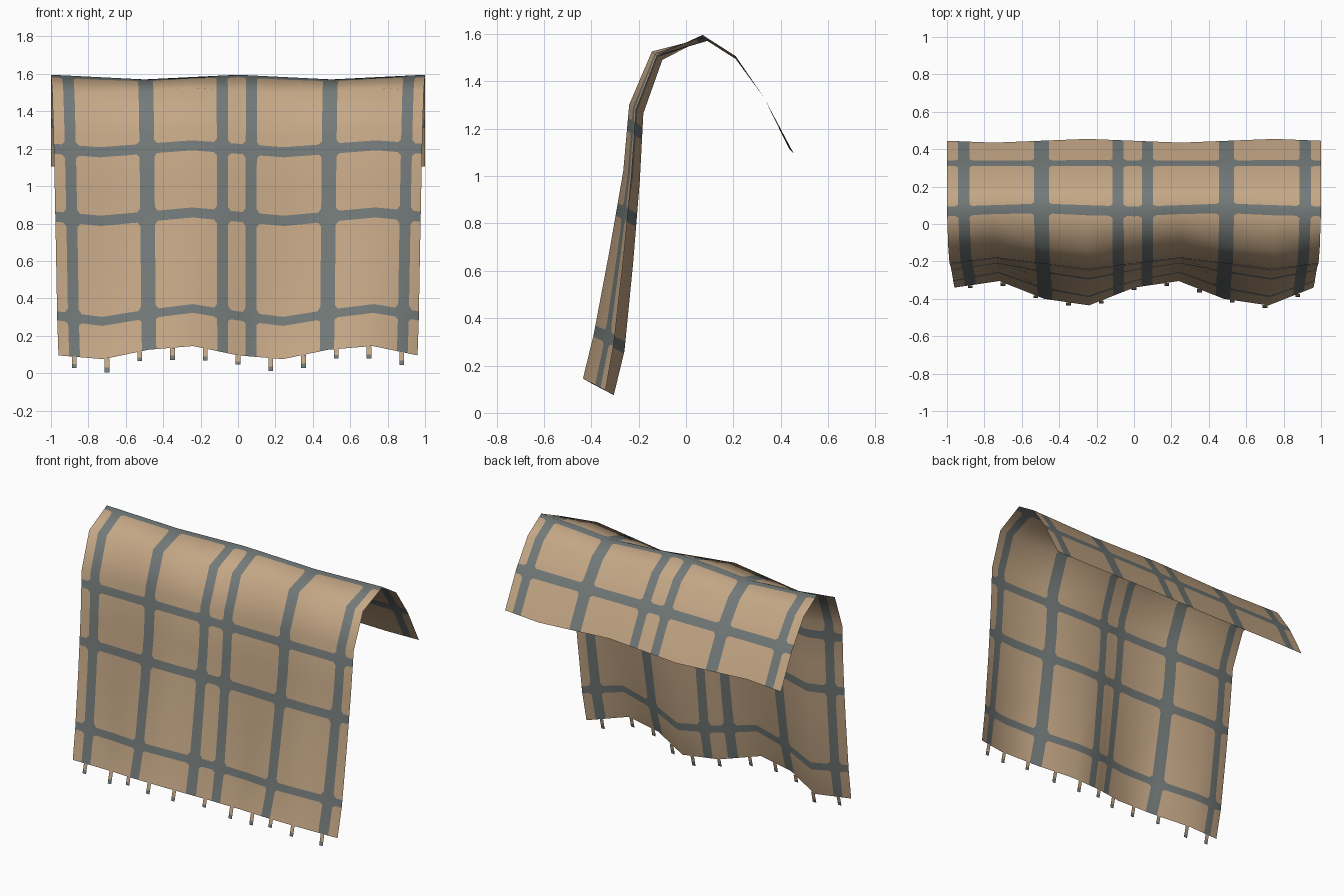
import bpy
from math import sin, cos, pi, floor
from mathutils import Vector

cube = bpy.data.objects.get("Cube")
if cube:
    bpy.data.objects.remove(cube, do_unlink=True)


def material(name, rgb):
    mat = bpy.data.materials.new(name)
    mat.use_nodes = True
    mat.diffuse_color = (*rgb, 1)
    mat.node_tree.nodes["Principled BSDF"].inputs["Base Color"].default_value = (*rgb, 1)
    return mat


MATERIALS = [material("tan wool", (0.56, 0.39, 0.24)),
             material("slate stripe", (0.17, 0.195, 0.19))]

# Drape profile from the back hem over the ridge to the front hem:
# y, z, then the sine and cosine fold offsets in y and z
PROFILE = [
    (.445, 1.105, -.01, .01, 0, 0),
    (.33, 1.33, 0, 0, 0, 0),
    (.21, 1.50, 0, 0, 0, .006),
    (.08, 1.583, 0, 0, -.01, .0125),
    (-.122, 1.508, .022, -.018, 0, 0),
    (-.21, 1.283, .03, -.018, 0, 0),
    (-.23, 1.0, .035, -.02, 0, 0),
    (-.273, .66, .05, -.025, .01, 0),
    (-.325, .295, .065, -.035, .02, -.005),
    (-.37, .11, .065, -.035, .03, -.015),
]
ROWS, COLS = len(PROFILE) - 1, 8


def control(i, j):
    """Point of the coarse cloth at column i and row j."""
    y, z, sy, sz, cy, cz = PROFILE[j]
    u = 2 * i / COLS - 1
    s, c = sin(2 * pi * u), cos(2 * pi * u)
    narrowing = 1 - .04 * max(0, j - 3) / 6
    return Vector((u * narrowing, y + sy * s + cy * c, z + sz * s + cz * c))


def control_normal(i, j):
    along = control(min(i + 1, COLS), j) - control(max(i - 1, 0), j)
    down = control(i, min(j + 1, ROWS)) - control(i, max(j - 1, 0))
    return down.cross(along).normalized()


def blend(func, u, v):
    """Bilinear value of a coarse-grid function at u in -1..1, row v."""
    a = (u + 1) * COLS / 2
    i, j = min(floor(a), COLS - 1), min(floor(v), ROWS - 1)
    s, t = a - i, v - j
    near = func(i, j).lerp(func(i + 1, j), s)
    return near.lerp(func(i, j + 1).lerp(func(i + 1, j + 1), s), t)


def finish(name, verts, faces, slots):
    mesh = bpy.data.meshes.new(name)
    mesh.from_pydata(verts, [], faces)
    for mat in MATERIALS:
        mesh.materials.append(mat)
    for poly, slot in zip(mesh.polygons, slots):
        poly.material_index = slot
    obj = bpy.data.objects.new(name, mesh)
    bpy.context.collection.objects.link(obj)
    return mesh


# Woven stripes, as ranges across and down the cloth
ACROSS = [(-.94, -.88), (-.535, -.455), (-.115, -.055),
          (.042, .102), (.455, .535), (.885, .945)]
DOWN = [(.91, 1.17), (2.84, 3.15), (5.2, 5.39), (6.4, 6.56), (7.89, 8.04)]
ROUND_U, ROUND_V = .016, .06


def cuts(base, stripes, r):
    return sorted(set(base) | {e for a, b in stripes for e in (a - r, a, b, b + r)})


def inside(x, stripes):
    return any(a < x < b for a, b in stripes)


def side(x, stripes, r):
    """1 just past a stripe, -1 just before one, otherwise 0."""
    for a, b in stripes:
        if a - r < x < a:
            return -1
        if b < x < b + r:
            return 1
    return 0


# Blanket sheet, cut along every stripe edge
us = cuts([2 * i / COLS - 1 for i in range(COLS + 1)], ACROSS, ROUND_U)
vs = cuts(range(ROWS + 1), DOWN, ROUND_V)
verts = [blend(control, u, v) for v in vs for u in us]
normals = [blend(control_normal, u, v).normalized() for v in vs for u in us]
faces, slots = [], []
for j in range(len(vs) - 1):
    for i in range(len(us) - 1):
        u, v = (us[i] + us[i + 1]) / 2, (vs[j] + vs[j + 1]) / 2
        k, n = j * len(us) + i, len(us)
        quad = [k, k + n, k + n + 1, k + 1]
        su, sv = side(u, ACROSS, ROUND_U), side(v, DOWN, ROUND_V)
        if su and sv:
            # Filled corner where two stripes cross
            corner = {(1, 1): 0, (1, -1): 1, (-1, -1): 2, (-1, 1): 3}[su, sv]
            q = quad[corner:] + quad[:corner]
            faces += [(q[3], q[0], q[1]), (q[1], q[2], q[3])]
            slots += [1, 0]
        else:
            faces.append(quad)
            slots.append(int(inside(u, ACROSS) or inside(v, DOWN)))
blanket = finish("blanket", verts, faces, slots)
blanket.shade_smooth()
blanket.normals_split_custom_set_from_vertices(normals)

# Fringe of flat tassels with dark tips along the front hem
verts, faces, slots = [], [], []
lengths = [.06, .075, .05, .065, .065, .05, .07, .07, .05, .065, .07]
for n, length in enumerate(lengths):
    x = .175 * (n - 5)
    top = blend(control, x / .96, ROWS)
    for start, end, slot in ((0, .65, 0), (.65, 1, 1)):
        k = len(verts)
        for t, half in ((start, -1), (end, -1), (end, 1), (start, 1)):
            verts.append(top + Vector((half * .0125, -.25 * length * t, -length * t)))
        faces.append((k, k + 1, k + 2, k + 3))
        slots.append(slot)
finish("fringe", verts, faces, slots)
